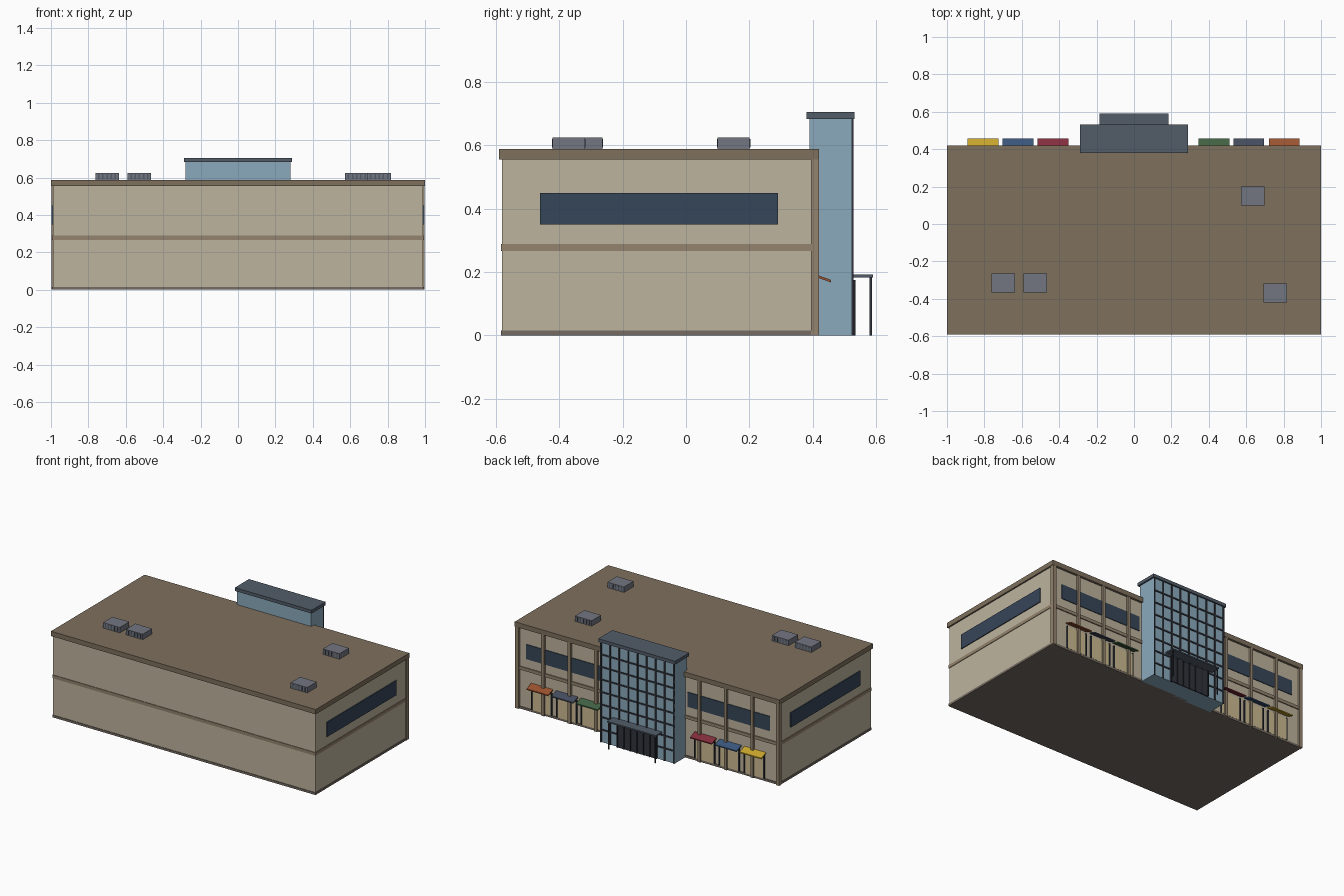
import bpy, bmesh
from mathutils import Matrix, Vector

if "Cube" in bpy.data.objects:
    bpy.data.objects.remove(bpy.data.objects["Cube"])


def mat(name, r, g, b):
    m = bpy.data.materials.new(name)
    lin = [((c / 255 + 0.055) / 1.055) ** 2.4 for c in (r, g, b)]
    m.diffuse_color = (*lin, 1)
    m.use_nodes = True
    m.node_tree.nodes["Principled BSDF"].inputs["Base Color"].default_value = m.diffuse_color
    return m


WALL = mat("wall", 190, 180, 157)
TRIM = mat("trim", 148, 132, 110)
ROOF = mat("roof", 126, 112, 93)
PLINTH = mat("plinth", 118, 108, 98)
GLASS = mat("glass", 139, 170, 189)
WINDOW = mat("window", 54, 70, 88)
METAL = mat("metal", 82, 92, 105)
DARK = mat("dark", 48, 52, 60)
UNIT = mat("unit", 114, 118, 128)
SHOP = mat("shop", 205, 187, 145)


def boxes(name, material, *bounds):
    """One object made of boxes, each given as (x0, x1, y0, y1, z0, z1)."""
    bm = bmesh.new()
    for x0, x1, y0, y1, z0, z1 in bounds:
        m = Matrix.Translation(((x0 + x1) / 2, (y0 + y1) / 2, (z0 + z1) / 2))
        bmesh.ops.create_cube(bm, size=1, matrix=m @ Matrix.Diagonal((x1 - x0, y1 - y0, z1 - z0, 1)))
    me = bpy.data.meshes.new(name)
    bm.to_mesh(me)
    bm.free()
    me.materials.append(material)
    ob = bpy.data.objects.new(name, me)
    bpy.context.collection.objects.link(ob)
    return ob


def both(*bounds):
    """Bounds plus their mirror images across x = 0."""
    return list(bounds) + [(-b[1], -b[0], *b[2:]) for b in bounds]


# Main block
boxes("main_walls", WALL, (-0.99, 0.99, -0.58, 0.405, 0.002, 0.56))
boxes("plinth", PLINTH, (-0.994, 0.994, -0.584, 0.41, 0, 0.015))
boxes("floor_band", TRIM, (-0.994, 0.994, -0.584, 0.412, 0.267, 0.289))
boxes("roof_slab", ROOF, (-1, 1, -0.59, 0.42, 0.555, 0.588))

# Pilasters on the entrance side
boxes("pilasters", TRIM, *both(
    (0.972, 0.997, 0.395, 0.419, 0, 0.556),
    *[(x - 0.011, x + 0.011, 0.4, 0.419, 0, 0.556) for x in (0.39, 0.59, 0.79)]))

# Strip windows
boxes("side_windows", WINDOW, *both((0.98, 0.996, -0.46, 0.29, 0.35, 0.45)))
boxes("wing_windows", WINDOW, *both((0.30, 0.92, 0.4, 0.41, 0.35, 0.45)))

# Shopfronts with slim frames, and a coloured awning over each
centres = (0.428, 0.614, 0.803)
boxes("shop_panels", SHOP, *both(*[(c - 0.07, c + 0.07, 0.4, 0.411, 0.015, 0.165) for c in centres]))
boxes("shop_frames", DARK, *both(
    *[(c + s * 0.074 - 0.004, c + s * 0.074 + 0.004, 0.4, 0.414, 0.015, 0.17)
      for c in centres for s in (-1, 1)]))
awnings = [(-0.807, "yellow", 200, 165, 45), (-0.62, "blue", 58, 86, 125),
           (-0.433, "red", 132, 45, 60), (0.428, "green", 65, 98, 68),
           (0.614, "slate", 68, 76, 94), (0.803, "orange", 155, 82, 48)]
for x, colour, r, g, b in awnings:
    ob = boxes("awning_" + colour, mat(colour, r, g, b), (-0.082, 0.082, 0, 0.052, -0.004, 0.004))
    for v in ob.data.vertices:  # slope down towards the street
        v.co.z -= v.co.y * 0.36
    ob.location = Vector((x, 0.405, 0.19))

# Glass entrance tower with cap and curtain wall grid
F = 0.522
boxes("tower_glass", GLASS, (-0.28, 0.28, 0.39, F, 0, 0.685))
boxes("tower_cap", METAL, (-0.29, 0.29, 0.38, 0.532, 0.683, 0.705))
cols, rows = 8, 8
boxes("tower_mullions", DARK,
      *[(x - 0.005, x + 0.005, F - 0.004, F + 0.006, 0, 0.684)
        for x in [-0.275 + 0.55 * i / cols for i in range(cols + 1)]],
      *[(-0.28, 0.28, F - 0.004, F + 0.005, z - 0.005, z + 0.005)
        for z in [0.684 * i / rows for i in range(1, rows)]])

# Entrance doors and canopy
boxes("doors", DARK, (-0.15, 0.15, F, F + 0.008, 0, 0.175))
boxes("door_bars", mat("door_bar", 34, 36, 42),
      *[(x - 0.004, x + 0.004, F, F + 0.012, 0, 0.175)
        for x in [-0.146 + 0.292 * i / 6 for i in range(7)]])
boxes("canopy", METAL, (-0.185, 0.185, F, 0.59, 0.183, 0.192))
boxes("canopy_posts", DARK, *both((0.172, 0.18, 0.579, 0.587, 0, 0.184)))

# Rooftop units with ribbed sides
for i, (x, y) in enumerate([(0.635, 0.15), (-0.70, -0.315), (-0.527, -0.315), (0.755, -0.37)]):
    boxes(f"roof_unit_{i}", UNIT, (x - 0.063, x + 0.063, y - 0.051, y + 0.051, 0.587, 0.625))
    boxes(f"unit_ribs_{i}", METAL,
          *[(x + d - 0.004, x + d + 0.004, y - 0.053, y + 0.053, 0.593, 0.62)
            for d in (-0.045, -0.022, 0, 0.022, 0.045)])
